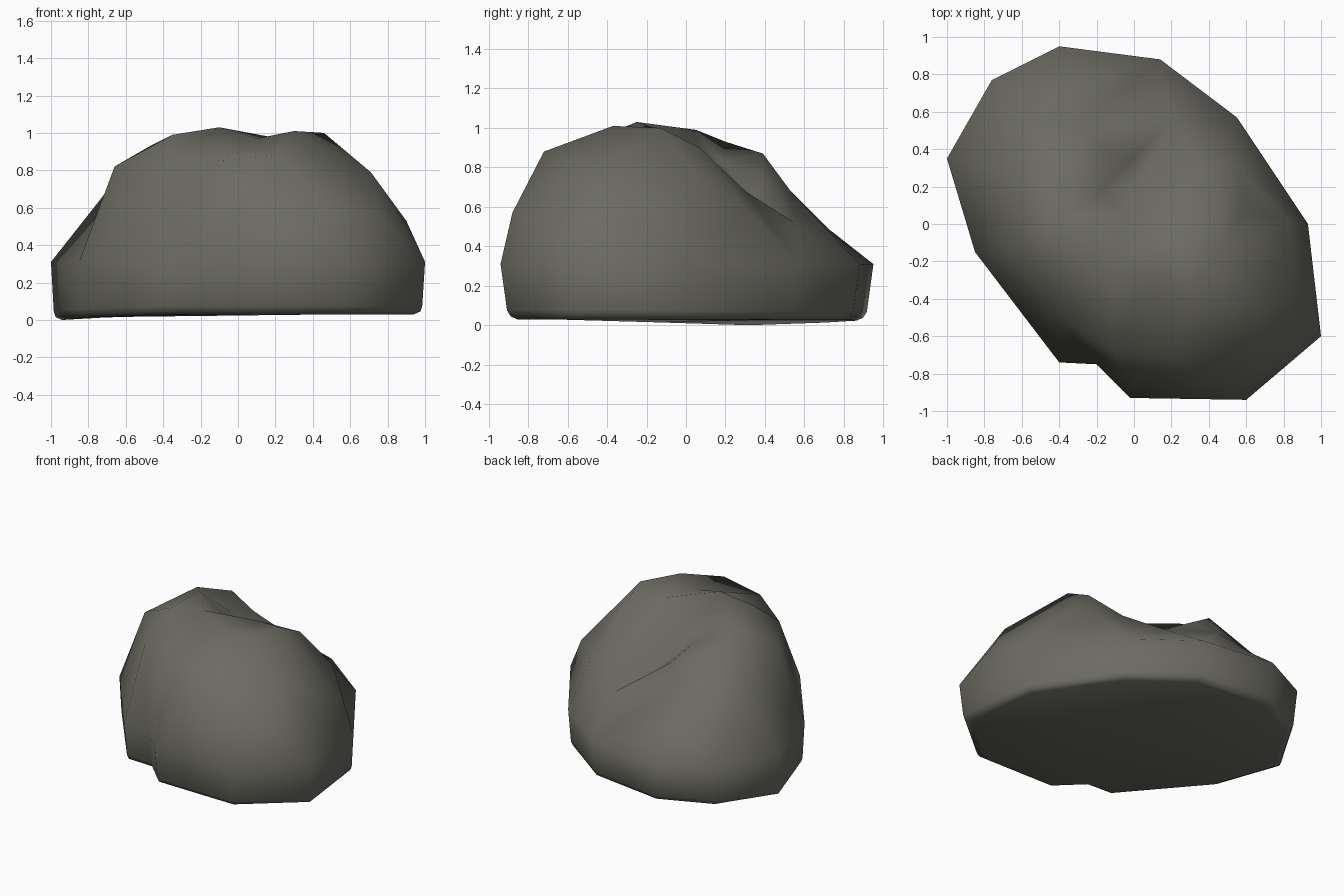
import bpy, bmesh
from math import hypot
from mathutils import Vector
from mathutils.geometry import delaunay_2d_cdt

if "Cube" in bpy.data.objects:
    bpy.data.objects.remove(bpy.data.objects["Cube"])

# stone colour
mat = bpy.data.materials.new("warm_grey_stone")
mat.diffuse_color = (0.15, 0.147, 0.122, 1)
mat.use_nodes = True
mat.node_tree.nodes["Principled BSDF"].inputs["Base Color"].default_value = mat.diffuse_color

# footprint at its widest line, counter-clockwise
outline = [(1, -.6), (.93, 0), (.55, .57), (.14, .88), (-.4, .95), (-.76, .77),
           (-1, .35), (-.85, -.15), (-.4, -.74), (-.2, -.75), (-.02, -.93), (.6, -.94)]
n = len(outline)

# heights of the crown: left ridge, right hump, valley, flanks
crown = [
    (-.1, -.25, 1.03), (-.35, -.27, .99), (-.35, .05, .99), (-.47, .2, .93),
    (-.32, .39, .87), (-.66, -.13, .82), (-.28, .53, .68), (-.4, .72, .49),
    (-.15, .39, .77), (-.17, .18, .83), (-.01, .35, .65),
    (.1, -.3, .97), (.3, -.37, 1.01), (.46, -.13, 1.0), (.22, -.07, .97),
    (.45, .07, .9), (.58, .07, .75),
    (-.07, .06, .81), (.06, .25, .64),
    (.35, .3, .68), (.55, .31, .59), (.2, .55, .52),
    (.2, -.72, .88), (-.12, -.68, .85), (-.4, -.5, .8), (.71, -.48, .79),
    (0, -.87, .57), (.52, -.88, .57), (.76, -.7, .56),
    (.9, -.4, .53), (.83, .02, .53), (-.7, .3, .69), (-.55, .55, .62)]

# triangulate the crown across the footprint
flat = [Vector(p) for p in outline] + [Vector(p[:2]) for p in crown]
tris = delaunay_2d_cdt(flat, [], [list(range(n))], 1, 1e-5)
heights = [.31] * n + [p[2] for p in crown]

bm = bmesh.new()
top = []
for co, src in zip(tris[0], tris[3]):
    top.append(bm.verts.new((co.x, co.y, heights[src[0]])))
for f in tris[2]:
    bm.faces.new([top[i] for i in f])
upper = [None] * n
for v, src in zip(top, tris[3]):
    if src[0] < n:
        upper[src[0]] = v


# walls: rings stepping in to a rounded bottom edge that sags at the far left
def ring(sx, sy, z):
    sag = [.03 * (1 - min(1, hypot(x + 1, y - .35) / 1.1)) for x, y in outline]
    return [bm.verts.new((x * sx, y * sy, z - s)) for (x, y), s in zip(outline, sag)]


for sx, sy, z in ((.985, .965, .075), (.975, .945, .045), (.94, .91, .03)):
    lower = ring(sx, sy, z)
    for i in range(n):
        j = (i + 1) % n
        bm.faces.new((upper[i], lower[i], lower[j], upper[j]))
    upper = lower

# underside
base = bm.faces.new(upper[::-1])
bmesh.ops.triangulate(bm, faces=[base])
bmesh.ops.recalc_face_normals(bm, faces=bm.faces)
for f in bm.faces:
    f.smooth = True

me = bpy.data.meshes.new("boulder")
bm.to_mesh(me)
bm.free()
me.materials.append(mat)
boulder = bpy.data.objects.new("boulder", me)
bpy.context.collection.objects.link(boulder)
